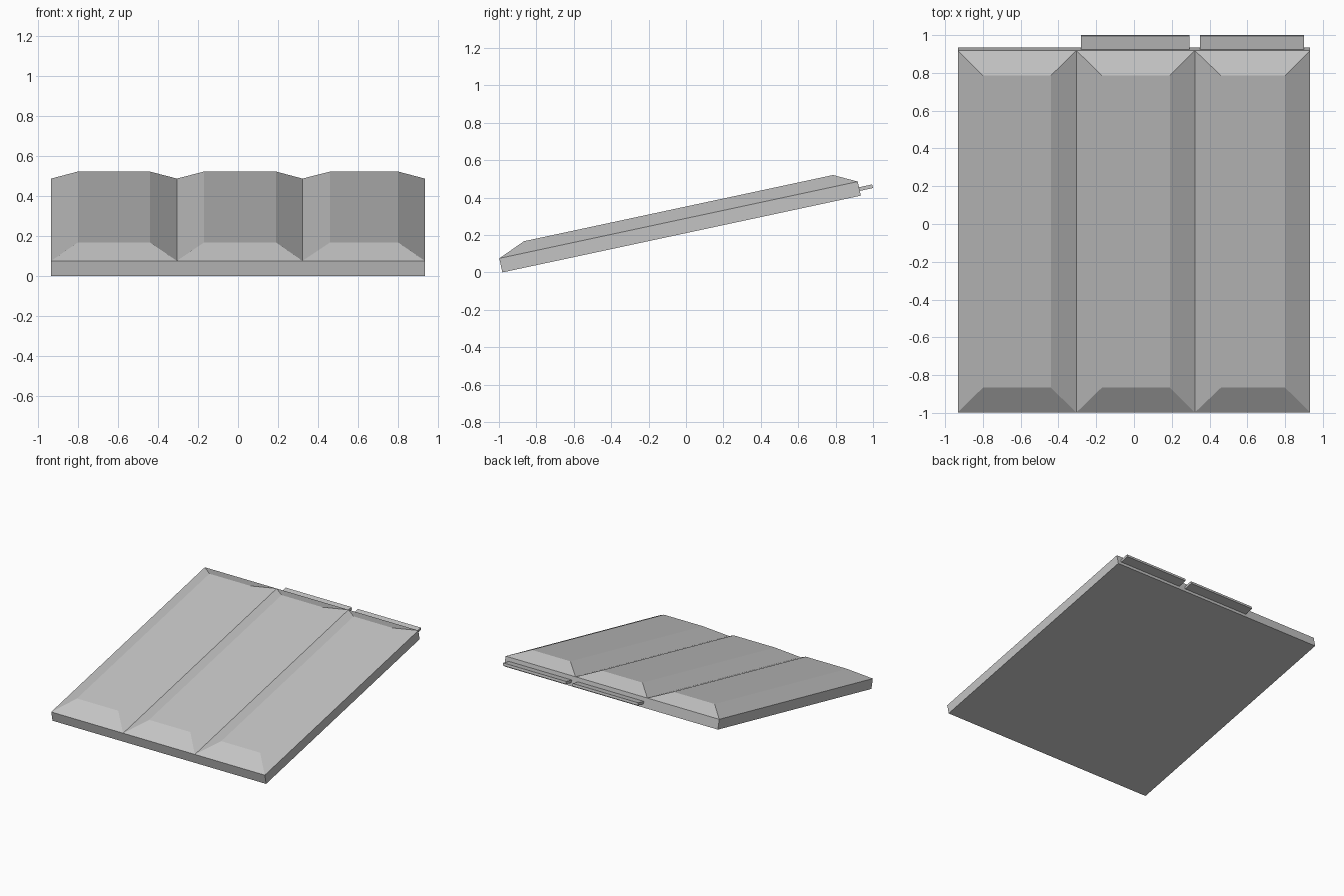
import bpy, bmesh
from mathutils import Matrix, Vector

cube = bpy.data.objects.get("Cube")
if cube:
    bpy.data.objects.remove(cube, do_unlink=True)

grey = bpy.data.materials.new("plain_grey")
grey.use_nodes = True
colour = (0.55, 0.55, 0.55, 1)
grey.diffuse_color = colour
grey.node_tree.nodes["Principled BSDF"].inputs["Base Color"].default_value = colour

# Everything is laid out flat from the low front edge, then tilted back
LENGTH, THICK, CROWN = 1.96, 0.077, 0.139
TILT = Matrix.Translation((0, -0.982, 0)) @ Matrix.Rotation(0.211, 4, 'X')


def loft(name, lower, upper, z0, z1):
    """Solid between two rectangles, each given as (x0, x1, y0, y1)."""
    bm = bmesh.new()
    rings = []
    for (x0, x1, y0, y1), z in ((lower, z0), (upper, z1)):
        corners = ((x0, y0), (x1, y0), (x1, y1), (x0, y1))
        rings.append([bm.verts.new(TILT @ Vector((x, y, z))) for x, y in corners])
    a, b = rings
    bm.faces.new(a[::-1])
    bm.faces.new(b)
    for i in range(4):
        j = (i + 1) % 4
        bm.faces.new((a[i], a[j], b[j], b[i]))
    mesh = bpy.data.meshes.new(name)
    bm.to_mesh(mesh)
    bm.free()
    mesh.materials.append(grey)
    obj = bpy.data.objects.new(name, mesh)
    bpy.context.collection.objects.link(obj)
    return obj


# Base slab
slab = (-0.933, 0.933, 0, LENGTH)
loft("base_slab", slab, slab, 0, THICK)

# Three raised panels with bevelled borders
panels = (
    ("right_panel", -0.933, -0.305, -0.80, -0.44),
    ("middle_panel", -0.305, 0.322, -0.17, 0.19),
    ("left_panel", 0.322, 0.933, 0.46, 0.80),
)
for name, x0, x1, top0, top1 in panels:
    loft(name, (x0, x1, 0, LENGTH), (top0, top1, 0.148, LENGTH - 0.122), THICK, CROWN)

# Thin tabs on the high back edge
for name, x0, x1 in (("middle_tab", -0.28, 0.295), ("left_tab", 0.35, 0.90)):
    tab = (x0, x1, LENGTH - 0.02, 2.032)
    loft(name, tab, tab, 0.026, 0.046)
